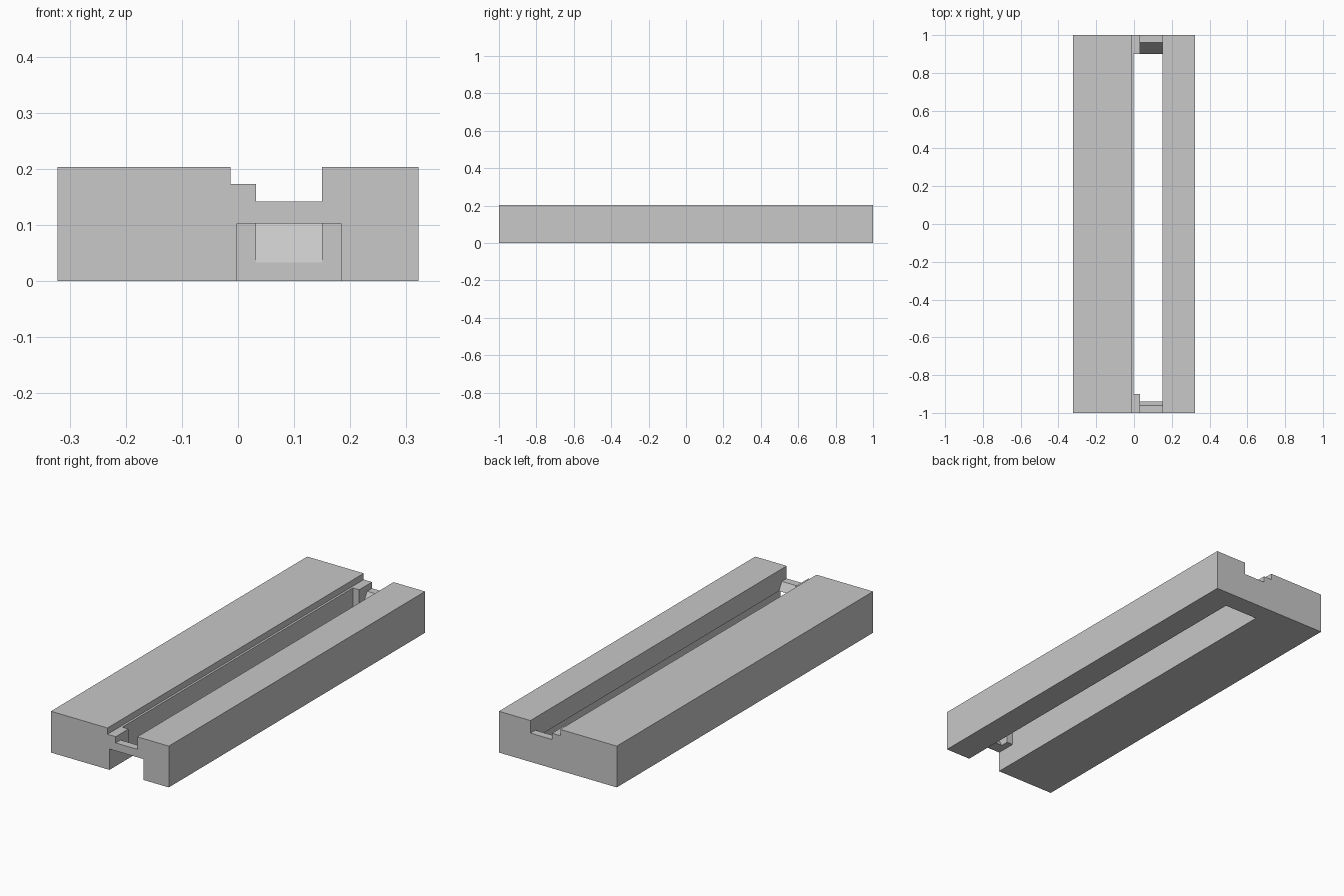
import bpy
import bmesh

default = bpy.data.objects.get("Cube")
if default:
    bpy.data.objects.remove(default, do_unlink=True)

grey = bpy.data.materials.new("light_grey")
grey.use_nodes = True
GREY = (0.58, 0.58, 0.58, 1)
grey.diffuse_color = GREY
grey.node_tree.nodes["Principled BSDF"].inputs["Base Color"].default_value = GREY


def prism(name, profile, x0, x1):
    """Extrude a (y, z) profile from x0 to x1."""
    bm = bmesh.new()
    face = bm.faces.new([bm.verts.new((x0, y, z)) for y, z in profile])
    ext = bmesh.ops.extrude_face_region(bm, geom=[face])
    moved = [v for v in ext["geom"] if isinstance(v, bmesh.types.BMVert)]
    bmesh.ops.translate(bm, verts=moved, vec=(x1 - x0, 0, 0))
    bmesh.ops.recalc_face_normals(bm, faces=bm.faces)
    mesh = bpy.data.meshes.new(name)
    bm.to_mesh(mesh)
    bm.free()
    mesh.materials.append(grey)
    obj = bpy.data.objects.new(name, mesh)
    bpy.context.collection.objects.link(obj)
    return obj


def box(name, x0, x1, y0, y1, z0, z1):
    return prism(name, [(y0, z0), (y1, z0), (y1, z1), (y0, z1)], x0, x1)


# Main block
width, length, height = 0.322, 1.0, 0.204
body = box("slotted_block", -width, width, -length, length, 0, height)

# Slot edges shared by the cutters
slot_left, ledge, slot_right = -0.002, 0.032, 0.15
past, above, below = 1.1, 0.3, -0.1
end_wall = 0.9
ramp_top, ramp_foot = 0.962, 0.9

cutters = [
    # Stepped channel along the top
    box("upper_channel", -0.013, slot_right, -past, past, 0.173, above),
    box("lower_channel", ledge, slot_right, -past, past, 0.142, above),
    # Through slot between the end ledges
    box("through_slot", slot_left, slot_right, -end_wall, end_wall, below, above),
    # Wide tunnel underneath, open at the front
    box("under_tunnel", slot_left, 0.184, -past, end_wall, below, 0.103),
    # Trough with sloping ends
    prism("ramped_trough",
          [(-ramp_foot, 0.033), (ramp_foot, 0.033), (ramp_top, 0.142),
           (ramp_top, above), (-ramp_top, above), (-ramp_top, 0.142)],
          ledge, slot_right),
]

# Cut every channel from the block
bpy.context.view_layer.objects.active = body
for cutter in cutters:
    cutter.hide_render = True
    mod = body.modifiers.new(cutter.name, "BOOLEAN")
    mod.operation = "DIFFERENCE"
    mod.solver = "EXACT"
    mod.object = cutter
    bpy.ops.object.modifier_apply(modifier=mod.name)
    bpy.data.objects.remove(cutter, do_unlink=True)
